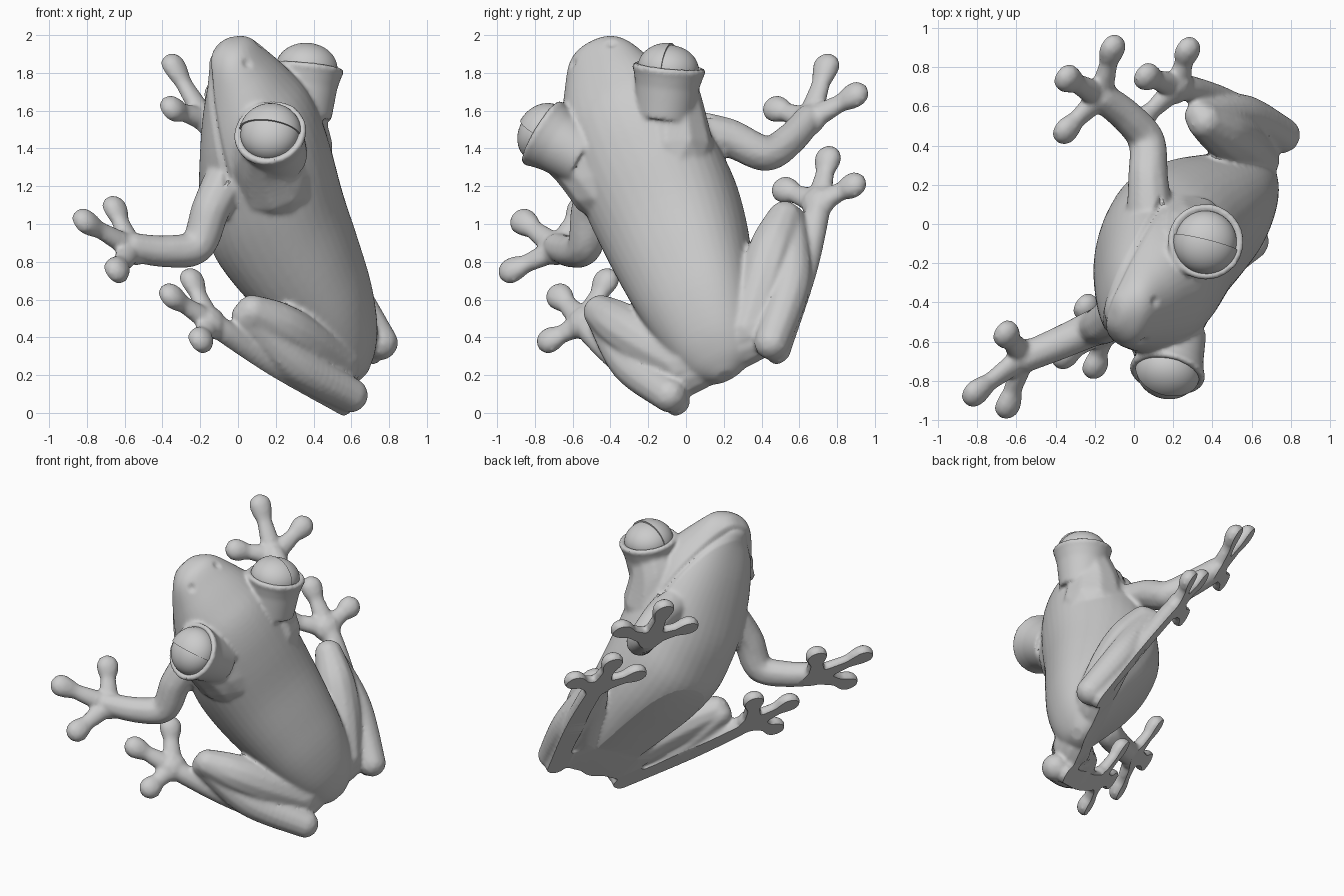
import bpy, bmesh, math
from mathutils import Vector, Matrix

if "Cube" in bpy.data.objects:
    bpy.data.objects.remove(bpy.data.objects["Cube"])

# Frame of the animal: side, forward, up (it clings to a tilted plane)
S = Vector((.2526, .8614, .4404)).normalized()
N = Vector((.680, -.479, .555))
N = (N - S * N.dot(S)).normalized()
F = N.cross(S)
FRAME = Matrix((S, F, N)).transposed().to_4x4()
FRAME.translation = S * .43
GROUND = .40


def add_object(name, bm):
    mesh = bpy.data.meshes.new(name)
    bm.to_mesh(mesh)
    bm.free()
    ob = bpy.data.objects.new(name, mesh)
    bpy.context.collection.objects.link(ob)
    ob.matrix_world = FRAME
    return ob


def smooth(ob, angle):
    bpy.ops.object.select_all(action='DESELECT')
    ob.select_set(True)
    bpy.context.view_layer.objects.active = ob
    bpy.ops.object.shade_smooth_by_angle(angle=math.radians(angle))


def catmull(rows, steps):
    out = []
    for i in range(len(rows) - 1):
        a, b = rows[max(i - 1, 0)], rows[i]
        c, d = rows[i + 1], rows[min(i + 2, len(rows) - 1)]
        for k in range(steps):
            t = k / steps
            out.append([.5 * (2 * q + (r - p) * t + (2 * p - 5 * q + 4 * r - s) * t * t
                        + (3 * q - p - 3 * r + s) * t ** 3)
                        for p, q, r, s in zip(a, b, c, d)])
    return out + [list(rows[-1])]


def limb(bm, rows, side, steps=8, flat=1.0):
    # chain of overlapping balls, later fused by the remesh
    for u, f, n, r in catmull(rows, steps):
        m = Matrix.Translation((side * u, f, n)) @ Matrix.Diagonal((r, r, r * flat, 1))
        bmesh.ops.create_icosphere(bm, subdivisions=2, radius=1, matrix=m)


def foot(bm, palm, toes, side):
    limb(bm, [(*palm, .426, .10), (*palm, .43, .09)], side, 2, .75)
    for u, f in toes:
        du, df = u - palm[0], f - palm[1]
        path = [(palm[0] + du * t, palm[1] + df * t, .425, r)
                for t, r in ((0, .075), (.4, .062), (.7, .054), (.93, .072), (1.01, .076))]
        limb(bm, path, side, 4, .82)


bm = bmesh.new()

# Trunk and head: forward position, underside, back, half width
sections = [(-.35, .42, .50, .05), (-.30, .37, .59, .15), (-.2, .35, .70, .22),
            (-.02, .35, .83, .285), (.2, .35, .95, .335), (.45, .35, 1.08, .375),
            (.68, .385, 1.22, .395), (.85, .475, 1.31, .39), (1.0, .585, 1.36, .375),
            (1.15, .74, 1.37, .335), (1.3, .91, 1.37, .26), (1.43, 1.08, 1.36, .18),
            (1.50, 1.14, 1.30, .10), (1.52, 1.18, 1.26, .04)]
rings = []
for f, lo, hi, w in catmull(sections, 4):
    ring = []
    for k in range(40):
        a = 2 * math.pi * k / 40
        c, s = math.cos(a), math.sin(a)
        ring.append(bm.verts.new((w * math.copysign(abs(c) ** .9, c), f,
                                  (lo + hi) / 2 + (hi - lo) / 2 * math.copysign(abs(s) ** .9, s))))
    rings.append(ring)
for a, b in zip(rings, rings[1:]):
    for k in range(40):
        j = (k + 1) % 40
        bm.faces.new((a[k], a[j], b[j], b[k]))
bm.faces.new(rings[0][::-1])
bm.faces.new(rings[-1])
bmesh.ops.recalc_face_normals(bm, faces=bm.faces[:])


def eye_frame(side):
    axis = Vector((side * .55, .62, .575)).normalized()
    line = Vector((0, -.68, .733))
    lid = (line.cross(axis) * side).normalized()
    line = lid.cross(axis)
    m = Matrix((line, lid, axis)).transposed()
    if m.determinant() < 0:
        m = Matrix((-line, lid, axis)).transposed()
    m = m.to_4x4()
    m.translation = (side * .387, 1.05, 1.30)
    return m


for side in (-1, 1):
    # Eye sockets: stalk flaring to a raised rim, blended into the cheek
    e = eye_frame(side)
    for z0, z1, r0, r1 in ((-.09, 0, .17, .192), (-.26, -.09, .155, .17)):
        bmesh.ops.create_cone(bm, cap_ends=True, segments=40, radius1=r0, radius2=r1,
                              depth=z1 - z0, matrix=e @ Matrix.Translation((0, 0, (z0 + z1) / 2)))
    for k in range(48):
        a = 2 * math.pi * k / 48
        bmesh.ops.create_icosphere(bm, subdivisions=1, radius=.024, matrix=e @ Matrix.Translation(
            (.176 * math.cos(a), .176 * math.sin(a), 0)))
    limb(bm, [(.335, 1.0, 1.21, .155), (.27, .93, 1.10, .185), (.20, .80, 1.0, .22)], side, 6)
    # Front leg and foot
    limb(bm, [(.30, .98, .84, .12), (.43, .94, .74, .105), (.555, .86, .60, .096),
              (.67, .96, .51, .088), (.77, 1.11, .435, .08)], side)
    foot(bm, (.77, 1.11), [(.93, 1.41), (1.053, 1.123), (.603, 1.301)], side)
    # Hind leg: thigh, shank, folded ankle, foot
    limb(bm, [(0, -.18, .44, .13), (.16, -.20, .46, .13), (.27, -.22, .45, .10)], side, 6)
    limb(bm, [(.20, -.17, .50, .13), (.36, .05, .55, .135), (.47, .23, .57, .13),
              (.565, .395, .565, .095)], side, 10)
    limb(bm, [(.58, .40, .53, .085), (.495, .03, .49, .11), (.315, -.33, .50, .095)], side, 12)
    limb(bm, [(.31, -.335, .42, .07), (.54, .08, .42, .07), (.68, .40, .43, .07),
              (.72, .525, .425, .065)], side, 10)
    foot(bm, (.72, .525), [(.825, .785), (.93, .523), (.551, .727)], side)

# Fuse everything into one skin
source = add_object("frog_skin_source", bm)
rm = source.modifiers.new("fuse", 'REMESH')
rm.mode = 'VOXEL'
rm.voxel_size = .0125
sm = source.modifiers.new("soften", 'SMOOTH')
sm.factor = .5
sm.iterations = 7
ev = source.evaluated_get(bpy.context.evaluated_depsgraph_get())
bm = bmesh.new()
bm.from_mesh(ev.to_mesh())
ev.to_mesh_clear()
bpy.data.objects.remove(source, do_unlink=True)

# Mouth groove and nostrils pressed into the skin
bm.normal_update()
moves = []
for v in bm.verts:
    u, f, n = v.co
    depth = 0
    if f > .99:
        gap = abs(n - (.90 + (f - .97) * .49))
        depth = .016 * max(0, 1 - gap / .03)
        hole = (Vector((abs(u), f, n)) - Vector((.12, 1.37, 1.35))).length
        depth += .015 * max(0, 1 - hole / .035)
    if depth:
        moves.append((v, v.normal * depth))
for v, d in moves:
    v.co -= d

# Flat underside where the animal clings
cut = bmesh.ops.bisect_plane(bm, geom=bm.verts[:] + bm.edges[:] + bm.faces[:],
                             plane_co=(0, 0, GROUND), plane_no=(0, 0, 1), clear_inner=True)
rim = [g for g in cut['geom_cut'] if isinstance(g, bmesh.types.BMEdge)]
bmesh.ops.triangle_fill(bm, use_beauty=True, edges=rim, normal=(0, 0, -1))
bmesh.ops.recalc_face_normals(bm, faces=bm.faces[:])
smooth(add_object("frog_body", bm), 40)

# Eyeballs, each with an overlapping upper lid
for side, label in ((-1, "right"), (1, "left")):
    e = eye_frame(side)
    for part, r, h in (("eyeball", .158, .126), ("upper_eyelid", .167, .137)):
        bm = bmesh.new()
        bmesh.ops.create_uvsphere(bm, u_segments=40, v_segments=24, radius=1)
        if part == "upper_eyelid":
            c = bmesh.ops.bisect_plane(bm, geom=bm.verts[:] + bm.edges[:] + bm.faces[:],
                                       plane_co=(0, .02, 0), plane_no=(0, 1, 0), clear_inner=True)
            bmesh.ops.edgeloop_fill(bm, edges=[g for g in c['geom_cut']
                                               if isinstance(g, bmesh.types.BMEdge)])
        bm.transform(e @ Matrix.Diagonal((r, r, h, 1)))
        bmesh.ops.recalc_face_normals(bm, faces=bm.faces[:])
        smooth(add_object(label + "_" + part, bm), 40)
